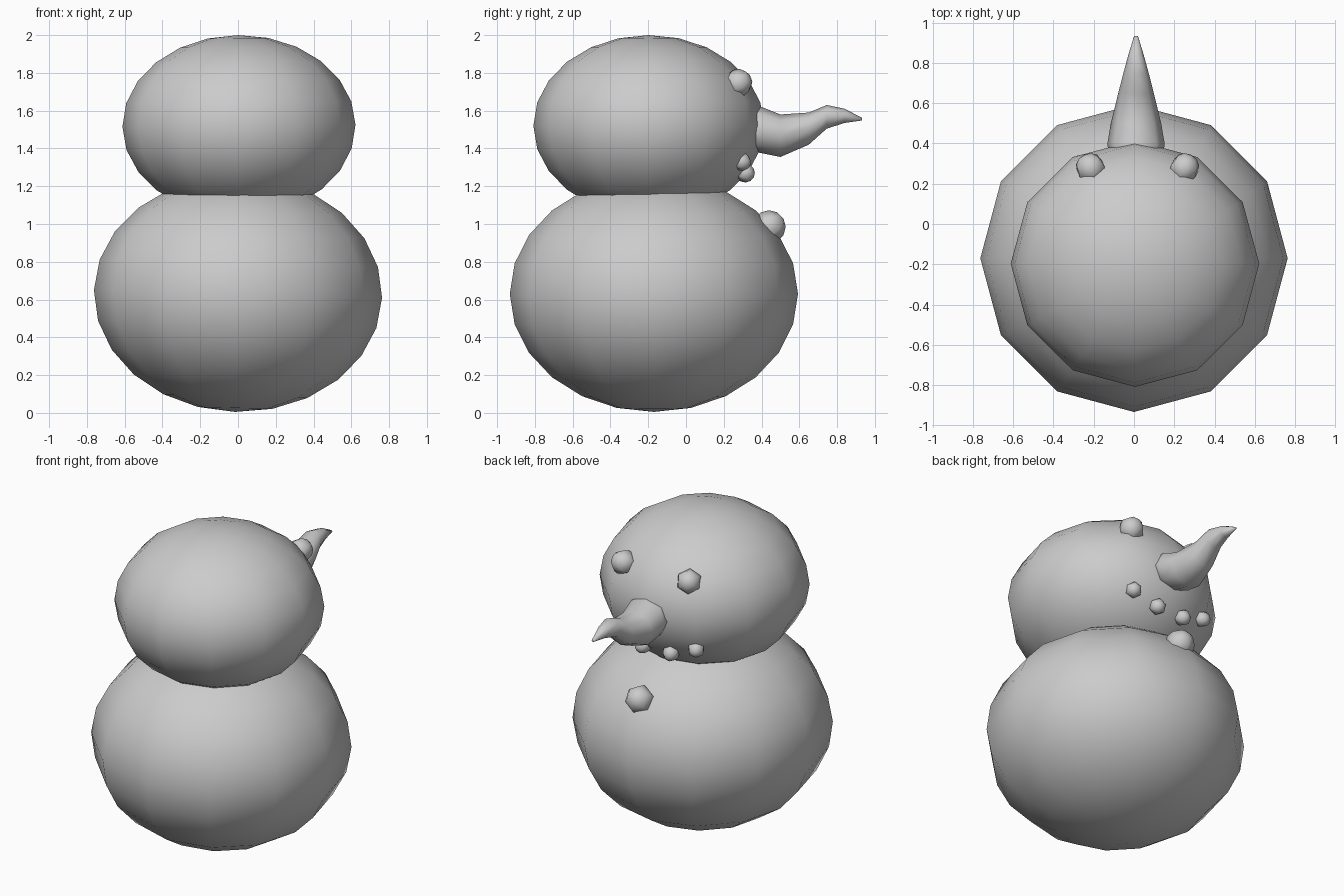
import bpy, bmesh, math
from mathutils import Vector, Matrix

if "Cube" in bpy.data.objects:
    bpy.data.objects.remove(bpy.data.objects["Cube"])


def finish(name, bm):
    bmesh.ops.recalc_face_normals(bm, faces=bm.faces)
    for f in bm.faces:
        f.smooth = True
    mesh = bpy.data.meshes.new(name)
    bm.to_mesh(mesh)
    bm.free()
    obj = bpy.data.objects.new(name, mesh)
    bpy.context.collection.objects.link(obj)
    return obj


def ball(name, loc, scale, segs, rings, rotation):
    bm = bmesh.new()
    bmesh.ops.create_uvsphere(bm, u_segments=segs, v_segments=rings, radius=1)
    m = Matrix.Translation(loc) @ rotation @ Matrix.Diagonal((*scale, 1))
    bmesh.ops.transform(bm, matrix=m, verts=bm.verts)
    return finish(name, bm)


# Two big snowballs, very slightly tilted
BODY = Vector((0, -0.17, 0.63))
HEAD = Vector((0.005, -0.197, 1.52))
ball("body", BODY, (0.763, 0.763, 0.625), 12, 12, Matrix.Rotation(math.radians(1.5), 4, 'Y'))
ball("head", HEAD, (0.617, 0.611, 0.48), 12, 12, Matrix.Rotation(math.radians(-0.5), 4, 'Y'))


# Small pebbles, poles pointing out of the snow
def pebble(name, loc, r, centre):
    rot = (Vector(loc) - centre).to_track_quat('Z', 'Y').to_matrix().to_4x4()
    ball(name, loc, (r, r, r), 6, 6, rot)


for side, x in (("left", -0.215), ("right", 0.25)):
    pebble(f"eye_{side}", (x, 0.275, 1.745), 0.077, HEAD)
for i, (x, y, z) in enumerate([(-0.275, 0.29, 1.33), (-0.11, 0.31, 1.27),
                               (0.085, 0.315, 1.27), (0.25, 0.295, 1.33)]):
    pebble(f"mouth_pebble_{i + 1}", (x, y, z), 0.05, HEAD)
pebble("button", (0.02, 0.44, 0.985), 0.088, BODY)

# Crooked carrot nose: rings of (y, lower z, upper z, half width)
SIDES = 8
sections = [(0.33, 1.39, 1.62, 0.135), (0.40, 1.375, 1.62, 0.142),
            (0.50, 1.355, 1.58, 0.125), (0.65, 1.42, 1.59, 0.088),
            (0.745, 1.505, 1.63, 0.064), (0.84, 1.535, 1.61, 0.038),
            (0.932, 1.548, 1.562, 0.01)]
bm = bmesh.new()
rows = []
for y, lo, hi, w in sections:
    row = []
    for k in range(SIDES):
        a = 2 * math.pi * k / SIDES
        row.append(bm.verts.new((0.01 + w * math.cos(a), y,
                                 (lo + hi) / 2 + (hi - lo) / 2 * math.sin(a))))
    rows.append(row)
for a, b in zip(rows, rows[1:]):
    for k in range(SIDES):
        n = (k + 1) % SIDES
        bm.faces.new((a[k], a[n], b[n], b[k]))
bm.faces.new(rows[0])
bm.faces.new(rows[-1])
finish("nose", bm)
